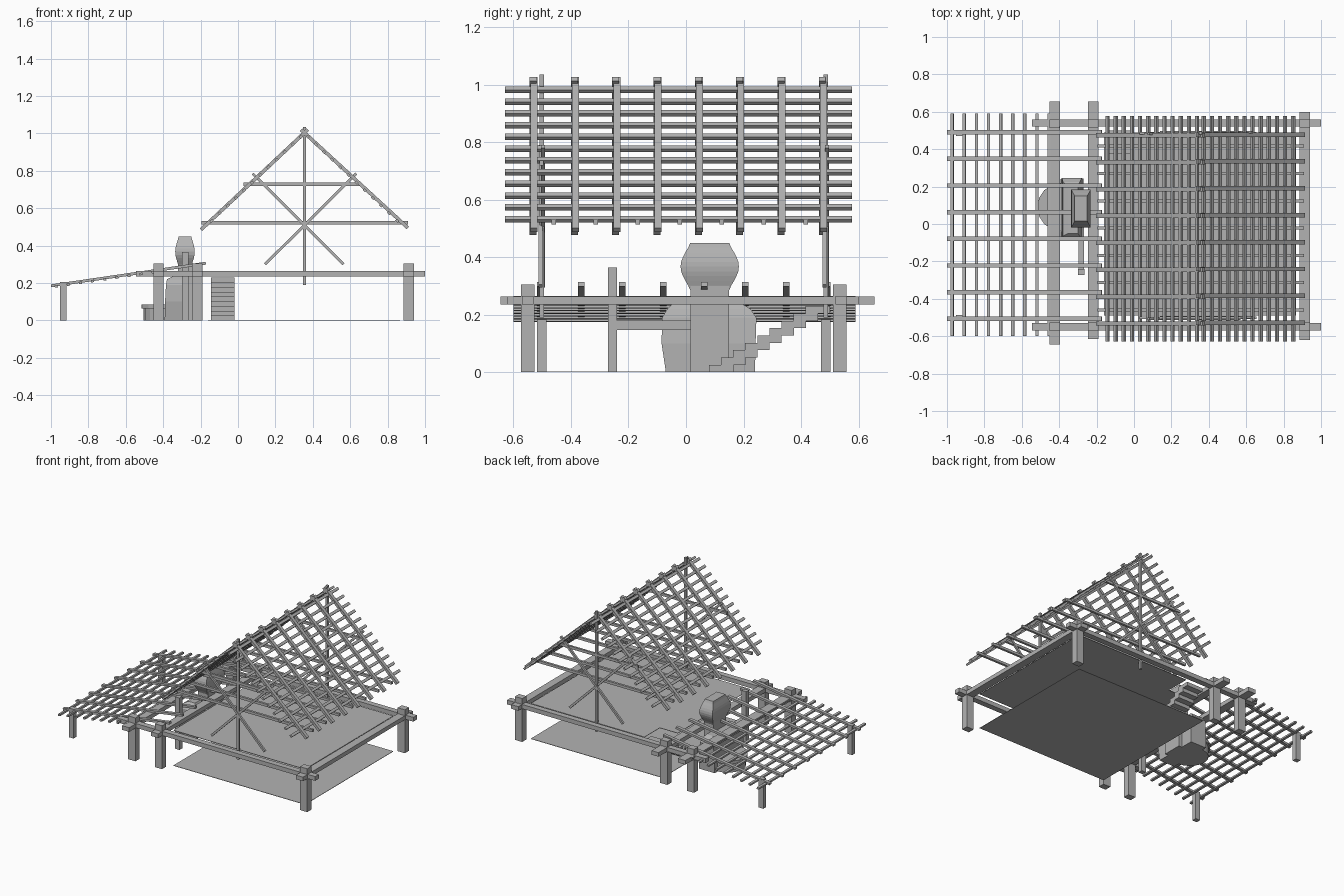
import bpy, bmesh, math
from mathutils import Vector, Matrix

if "Cube" in bpy.data.objects:
    bpy.data.objects.remove(bpy.data.objects["Cube"])

mat = bpy.data.materials.new("plain grey")
mat.diffuse_color = (0.45, 0.45, 0.45, 1)
mat.use_nodes = True
mat.node_tree.nodes["Principled BSDF"].inputs["Base Color"].default_value = mat.diffuse_color


def finish(name, bm):
    bmesh.ops.recalc_face_normals(bm, faces=bm.faces)
    me = bpy.data.meshes.new(name)
    bm.to_mesh(me)
    bm.free()
    me.materials.append(mat)
    ob = bpy.data.objects.new(name, me)
    bpy.context.collection.objects.link(ob)
    return ob


def add_box(bm, x0, x1, y0, y1, z0, z1):
    m = Matrix.Translation(((x0 + x1) / 2, (y0 + y1) / 2, (z0 + z1) / 2))
    m = m @ Matrix.Diagonal((x1 - x0, y1 - y0, z1 - z0, 1))
    bmesh.ops.create_cube(bm, size=1, matrix=m)


def add_bar(bm, p, q, wide, thick):
    # bar in the xz plane: wide along y, thick across its slope
    p, q = Vector(p), Vector(q)
    d = q - p
    rot = Matrix.Rotation(-math.atan2(d.z, d.x), 4, 'Y')
    m = Matrix.Translation((p + q) / 2) @ rot @ Matrix.Diagonal((d.length, wide, thick, 1))
    bmesh.ops.create_cube(bm, size=1, matrix=m)


def boxes(name, items):
    bm = bmesh.new()
    for b in items:
        add_box(bm, *b)
    return finish(name, bm)


def loft(name, sections):
    # rectangular sections (z, x0, x1, y0, y1) joined bottom to top
    bm = bmesh.new()
    rings = []
    for z, x0, x1, y0, y1 in sections:
        rings.append([bm.verts.new(c) for c in
                      ((x0, y0, z), (x1, y0, z), (x1, y1, z), (x0, y1, z))])
    for a, b in zip(rings, rings[1:]):
        for i in range(4):
            j = (i + 1) % 4
            bm.faces.new((a[i], a[j], b[j], b[i]))
    bm.faces.new(rings[0])
    bm.faces.new(rings[-1])
    return finish(name, bm)


# Main posts and pergola posts
for label, x in (("right", 0.912), ("middle", -0.218), ("left", -0.425)):
    boxes(label + "_posts", [(x - .028, x + .028, y - .023, y + .023, 0, .305)
                             for y in (-.55, .535)])
boxes("pergola_posts", [(-.953, -.917, y - .016, y + .016, 0, .205) for y in (-.502, .486)])

# Frame beams
boxes("long_beams", [(-.545, 1.0, y - .02, y + .02, .235, .265) for y in (-.55, .54)])
boxes("cross_beams", [(.885, .94, -.62, .60, .235, .264),
                      (-.245, -.19, -.615, .655, .235, .264),
                      (-.453, -.395, -.645, .655, .235, .264)])

# Ground sheet and raised floor with stair opening
boxes("ground_sheet", [(-.16, .865, -.49, .49, 0, .003)])
boxes("raised_floor", [(-.02, .865, -.49, .49, .248, .251),
                       (-.16, -.02, -.49, .32, .248, .251)])

# Stairs: overlapping treads
boxes("stairs", [(-.145, -.02, .08 + .042 * i, .165 + .042 * i, .0255 * i, .0255 * (i + 1))
                 for i in range(9)])

# Main roof: crossing rafters and battens on both slopes
CX = .355
SLOPE = .94
for side, label in ((-1, "left"), (1, "right")):
    low = .485 if side < 0 else .495
    bm = bmesh.new()
    for i in range(8):
        y = -.53 + 1.006 * i / 7 + side * .002
        add_bar(bm, (CX + side * .553, y, low), (CX - side * .018, y, 1.02), .024, .019)
    finish(label + "_rafters", bm)
    bm = bmesh.new()
    for i in range(12):
        d = .018 + i * .0435
        z = 1.003 - d * SLOPE - .004
        a = math.atan(SLOPE) * side
        m = (Matrix.Translation((CX + side * d, -.026, z)) @ Matrix.Rotation(a, 4, 'Y')
             @ Matrix.Diagonal((.018, 1.207, .014, 1)))
        bmesh.ops.create_cube(bm, size=1, matrix=m)
    finish(label + "_battens", bm)

# Ceiling ties between the rafters
boxes("ceiling_ties", [(-.195, .908, -.468 + .146 * i, -.452 + .146 * i, .513, .531)
                       for i in range(7)])

# Gable trusses: king post, collar and crossed braces
for label, y in (("front", -.502), ("back", .486)):
    bm = bmesh.new()
    add_box(bm, CX - .008, CX + .008, y - .008, y + .008, .19, 1.035)
    add_box(bm, .03, .655, y - .007, y + .007, .719, .737)
    for s in (-1, 1):
        add_bar(bm, (CX - s * .21, y + s * .004, .30), (CX + s * .277, y + s * .004, .785), .014, .015)
    finish(label + "_truss", bm)

# Sloping pergola roof
bm = bmesh.new()
for i in range(8):
    y = -.507 + .998 * i / 7
    add_bar(bm, (-1.0, y, .185), (-.172, y, .306), .023, .015)
finish("pergola_rafters", bm)
bm = bmesh.new()
for i in range(9):
    x = -.972 + .0648 * i
    add_bar(bm, (x - .008, -.005, .178 + .146 * (x + .992)),
            (x + .008, -.005, .178 + .146 * (x + 1.008)), 1.19, .013)
finish("pergola_battens", bm)

# Oven: round hearth with rim, hood, flue and swelling chimney pot
for label, r, z0, z1 in (("hearth_base", .118, 0, .065), ("hearth_rim", .13, .065, .085)):
    bm = bmesh.new()
    bmesh.ops.create_cone(bm, cap_ends=True, segments=16, radius1=r, radius2=r, depth=z1 - z0,
                          matrix=Matrix.Translation((-.387, .09, (z0 + z1) / 2)))
    finish(label, bm)
loft("oven_hood", [(0, -.392, -.27, -.07, .24), (.10, -.39, -.27, -.085, .242),
                   (.19, -.385, -.28, -.083, .245), (.22, -.38, -.29, -.065, .225),
                   (.235, -.35, -.30, -.05, .20)])
boxes("flue", [(-.32, -.245, .015, .15, 0, .30)])
sections = []
for i in range(11):
    t = i / 10
    g = .034 * math.sin(math.pi * t) ** 1.3
    sections.append((.285 + .165 * t, -.317 - g * .55, -.25 + g * .55, .015 - g, .15 + g))
loft("chimney_pot", sections)

# Side post and rail joined to the oven
boxes("oven_side_post", [(-.30, -.265, -.272, -.24, 0, .365)])
boxes("oven_rail", [(-.297, -.268, -.25, .02, .147, .18)])
